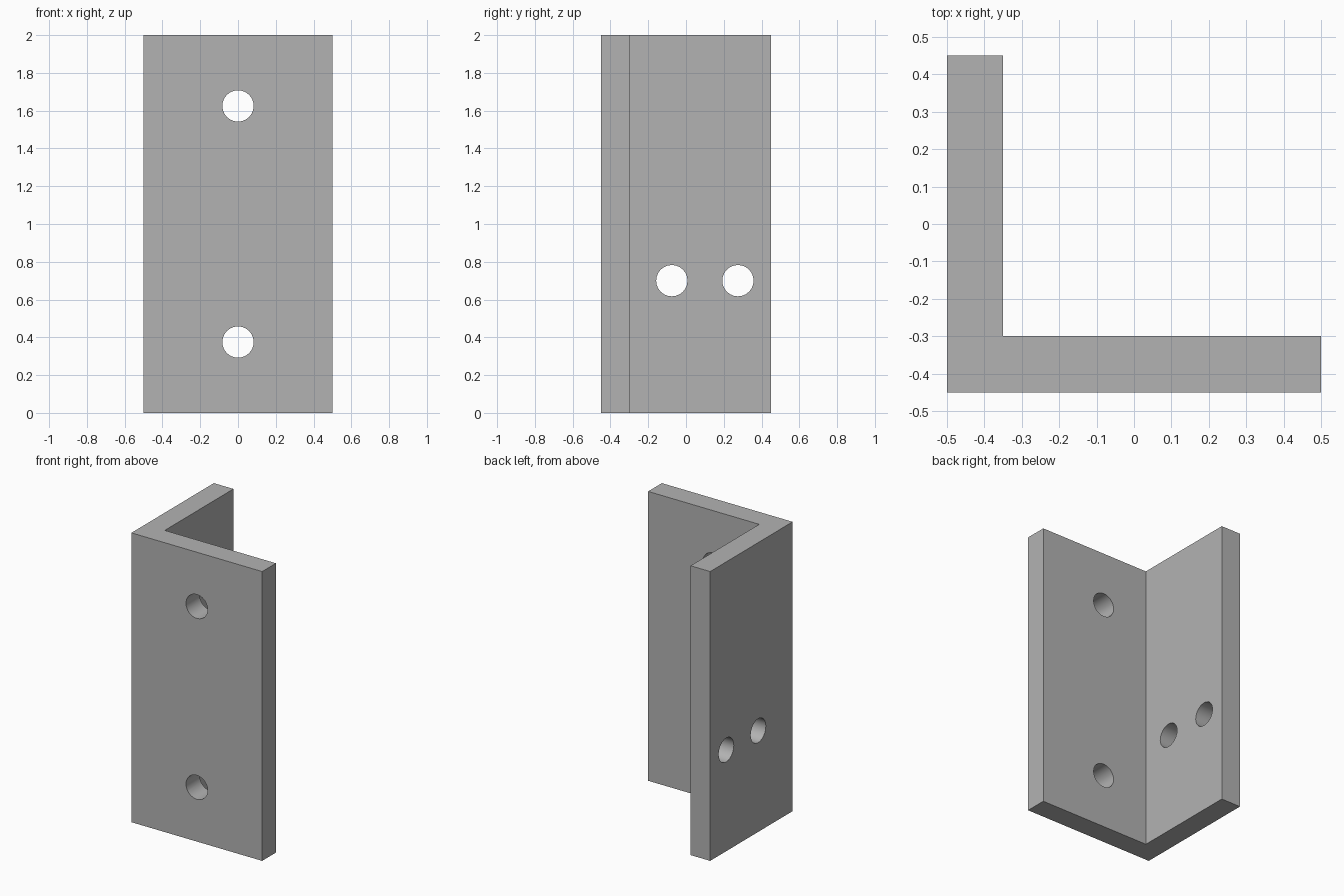
import bpy
import bmesh
import math
from mathutils import Matrix

cube = bpy.data.objects.get("Cube")
if cube:
    bpy.data.objects.remove(cube, do_unlink=True)

HEIGHT = 2.0
HOLE_RADIUS = 0.083

steel = bpy.data.materials.new("grey_steel")
steel.use_nodes = True
colour = (0.45, 0.45, 0.45, 1.0)
steel.diffuse_color = colour
steel.node_tree.nodes["Principled BSDF"].inputs["Base Color"].default_value = colour


def link_mesh(name, bm):
    bmesh.ops.recalc_face_normals(bm, faces=bm.faces)
    mesh = bpy.data.meshes.new(name)
    bm.to_mesh(mesh)
    bm.free()
    mesh.materials.append(steel)
    obj = bpy.data.objects.new(name, mesh)
    bpy.context.collection.objects.link(obj)
    return obj


# L-shaped profile extruded upwards
profile = [(-0.5, -0.45), (0.5, -0.45), (0.5, -0.3),
           (-0.35, -0.3), (-0.35, 0.45), (-0.5, 0.45)]
bm = bmesh.new()
base = bm.faces.new([bm.verts.new((x, y, 0)) for x, y in profile])
top = bmesh.ops.extrude_face_region(bm, geom=[base])["geom"]
bmesh.ops.translate(bm, vec=(0, 0, HEIGHT),
                    verts=[v for v in top if isinstance(v, bmesh.types.BMVert)])
bracket = link_mesh("angle_bracket", bm)

# Bolt holes: two through the front plate, two through the side plate
holes = [((0, -0.375, z), "X") for z in (0.375, 1.625)]
holes += [((-0.425, y, 0.7), "Y") for y in (-0.075, 0.275)]
bm = bmesh.new()
for centre, axis in holes:
    matrix = Matrix.Translation(centre) @ Matrix.Rotation(math.pi / 2, 4, axis)
    bmesh.ops.create_cone(bm, cap_ends=True, segments=24, radius1=HOLE_RADIUS,
                          radius2=HOLE_RADIUS, depth=0.3, matrix=matrix)
cutter = link_mesh("hole_cutter", bm)
cutter.hide_render = True

cut = bracket.modifiers.new("bolt_holes", "BOOLEAN")
cut.operation = "DIFFERENCE"
cut.solver = "EXACT"
cut.object = cutter

# Apply the cut, remove the helper and smooth the hole walls
bpy.ops.object.select_all(action="DESELECT")
bracket.select_set(True)
bpy.context.view_layer.objects.active = bracket
bpy.ops.object.modifier_apply(modifier=cut.name)
bpy.data.objects.remove(cutter, do_unlink=True)
bpy.ops.object.shade_smooth_by_angle(angle=math.radians(30))
